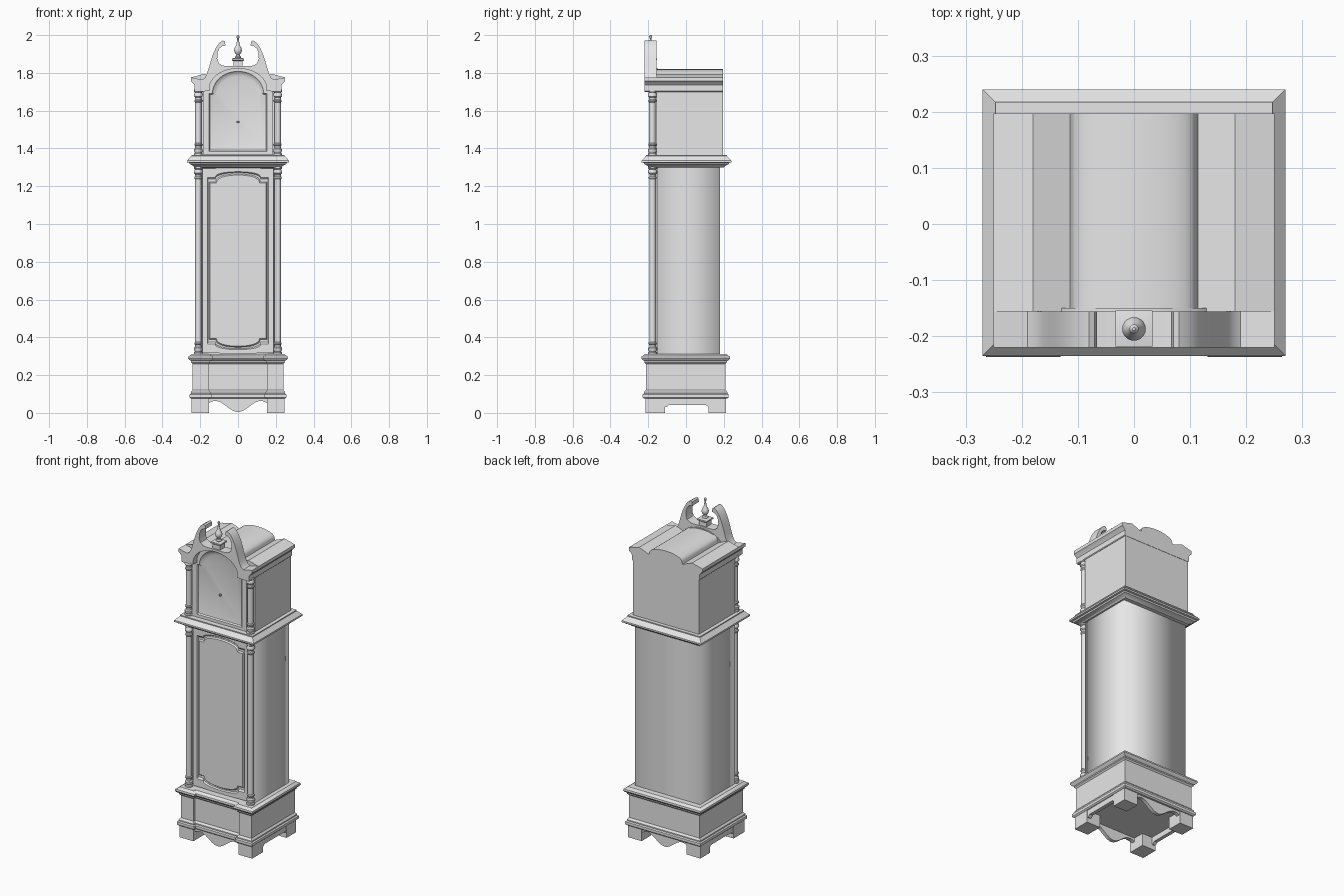
import bpy, bmesh, math
from mathutils import Vector

if "Cube" in bpy.data.objects:
    bpy.data.objects.remove(bpy.data.objects["Cube"], do_unlink=True)

GREY = (0.8, 0.8, 0.8, 1)
wood = bpy.data.materials.new("plain_grey")
wood.use_nodes = True
wood.diffuse_color = GREY
for node in wood.node_tree.nodes:
    if node.type == 'BSDF_PRINCIPLED':
        node.inputs["Base Color"].default_value = GREY


def finish(name, bm, angle=35):
    bmesh.ops.recalc_face_normals(bm, faces=bm.faces)
    me = bpy.data.meshes.new(name)
    bm.to_mesh(me)
    bm.free()
    me.materials.append(wood)
    for p in me.polygons:
        p.use_smooth = True
    me.set_sharp_from_angle(angle=math.radians(angle))
    ob = bpy.data.objects.new(name, me)
    bpy.context.collection.objects.link(ob)
    return ob


def loft(name, loops, caps=True, angle=35):
    """Skin a stack of closed loops that have equal point counts."""
    bm = bmesh.new()
    rings = [[bm.verts.new(p) for p in loop] for loop in loops]
    n = len(rings[0])
    for a, b in zip(rings, rings[1:]):
        for i in range(n):
            j = (i + 1) % n
            bm.faces.new((a[i], a[j], b[j], b[i]))
    if caps:
        bm.faces.new(rings[0])
        bm.faces.new(rings[-1])
    return finish(name, bm, angle)


def prism(name, pts, a, b, axis='y'):
    """Extrude an upright outline along x or y."""
    put = (lambda u, z, t: (u, t, z)) if axis == 'y' else (lambda u, z, t: (t, u, z))
    return loft(name, [[put(u, z, t) for u, z in pts] for t in (a, b)])


def offset(outline, d):
    """Grow a counter-clockwise outline with mitred corners."""
    pts, out = [Vector(p) for p in outline], []
    for i, p in enumerate(pts):
        e1 = (p - pts[i - 1]).normalized()
        e2 = (pts[(i + 1) % len(pts)] - p).normalized()
        n1, n2 = Vector((e1.y, -e1.x)), Vector((e2.y, -e2.x))
        out.append(p + (n1 + n2) * (d / (1 + n1.dot(n2))))
    return out


def moulding(name, outline, profile, **kw):
    """Sweep a profile of (offset, height) round an outline."""
    return loft(name, [[(p.x, p.y, z) for p in offset(outline, d)] for d, z in profile], **kw)


def rect(x, y0, y1):
    return [(-x, y0), (x, y0), (x, y1), (-x, y1)]


def turned(name, profile, x, y, sides=20):
    ring = [(math.cos(2 * math.pi * i / sides), math.sin(2 * math.pi * i / sides)) for i in range(sides)]
    return loft(name, [[(x + r * c, y + r * s, z) for c, s in ring] for r, z in profile])


def mirrored(right):
    return right + [(-x, z) for x, z in reversed(right)]


# Plinth with projecting front corners, and its two mouldings
PLINTH = [(-.24, -.213), (-.155, -.213), (-.155, -.197), (.155, -.197),
          (.155, -.213), (.24, -.213), (.24, .21), (-.24, .21)]
moulding("plinth", PLINTH, [(0, .1), (0, .28)])
moulding("plinth_bottom_moulding", PLINTH,
         [(.008, .075), (.016, .082), (.016, .098), (.009, .103), (.009, .11), (0, .122)])
moulding("plinth_top_moulding", PLINTH,
         [(0, .26), (.008, .268), (.008, .275), (.018, .281), (.024, .29),
          (.022, .3), (.012, .304), (.005, .312), (-.02, .312)])

# Bracket feet and shaped aprons
for sx, side in ((1, "left"), (-1, "right")):
    for y0, y1, end in ((-.215, -.11, "front"), (.12, .213, "back")):
        moulding(f"{end}_{side}_foot",
                 [(sx * .2 - .047, y0), (sx * .2 + .047, y0), (sx * .2 + .047, y1), (sx * .2 - .047, y1)],
                 [(0, 0), (0, .08)])
    prism(f"{side}_apron", [(-.2, .08), (.2, .08), (.2, .03), (.12, .03), (.105, .042),
                            (-.09, .042), (-.105, .03), (-.2, .03)], sx * .222, sx * .244, 'x')
scallop = []
for i in range(33):
    x = -.16 + .01 * i
    scallop.append((x, .034 - .029 * math.cos(2 * math.pi * x / .24)))
for end, a, b in (("front", -.2, -.178), ("back", .185, .207)):
    prism(end + "_apron", scallop + [(.16, .085), (-.16, .085)], a, b)

# Trunk walls, softly shaded round the back corners
loft("trunk", [[(x, y, z) for x, y in ((-.222, -.152), (.222, -.152), (.222, .02), (.222, .18),
                                       (0, .18), (-.222, .18), (-.222, .02))]
               for z in (.3, 1.31)], caps=False, angle=100)


# Trunk door with a raised shaped field
def field(w, z0, z1, a, rise, y):
    top = [(w, z1 - rise), (a, z1 - rise)]
    for i in range(1, 16):
        t = math.pi * i / 16
        top.append((a * math.cos(t), z1 - rise + rise * math.sin(t) ** .8))
    top += [(-a, z1 - rise), (-w, z1 - rise)]
    low = [(-x, z0 + z1 - z) for x, z in top]
    return [(x, y, z) for x, z in top + low]


loft("trunk_door", [field(.187, .315, 1.297, .12, .002, -.15),
                    field(.187, .315, 1.297, .12, .002, -.168),
                    field(.162, .335, 1.277, .12, .03, -.168),
                    field(.158, .34, 1.272, .12, .035, -.16),
                    field(.154, .347, 1.265, .118, .042, -.16),
                    field(.148, .353, 1.259, .114, .042, -.168)])


# Turned columns
def column(name, x, y, z0, z1):
    end = [(.023, 0), (.023, .012), (.018, .016), (.023, .026), (.023, .036),
           (.017, .042), (.017, .052), (.021, .057), (.021, .063), (.017, .068)]
    turned(name, [(r, z0 + z) for r, z in end] + [(r, z1 - z) for r, z in reversed(end)], x, y)


for sx, side in ((1, "left"), (-1, "right")):
    column(f"trunk_column_{side}", sx * .21, -.177, .308, 1.305)
    column(f"hood_column_{side}", sx * .21, -.178, 1.36, 1.712)

# Waist moulding between trunk and hood
moulding("waist_moulding", rect(.225, -.19, .195),
         [(-.03, 1.297), (.006, 1.3), (.012, 1.308), (.03, 1.316), (.034, 1.324),
          (.045, 1.326), (.045, 1.336), (.022, 1.36), (.022, 1.366), (-.03, 1.366)])

# Hood body and its valleyed roof with a central barrel
moulding("hood_body", rect(.225, -.155, .195), [(0, 1.35), (0, 1.72)])
CORNICE = [(.226, 1.70), (.23, 1.704), (.23, 1.735), (.24, 1.748), (.25, 1.756), (.25, 1.776)]
barrel = [(.11 * math.cos(math.pi * i / 16), 1.782 + .038 * math.sin(math.pi * i / 16)) for i in range(8)]
roof = CORNICE + [(.18, 1.794), (.114, 1.768)] + barrel
prism("hood_roof", mirrored(roof + [(.001, 1.82)]), -.156, .197)

# Hood door: arched frame round a sunken dial
def arched(w, z0, spring, a, rise, y):
    pts = [(-w, z0), (w, z0), (w, spring)]
    for i in range(25):
        t = math.pi * i / 24
        pts.append((a * math.cos(t), spring + .003 + rise * math.sin(t)))
    pts.append((-w, spring))
    return [(x, y, z) for x, z in pts]


loft("hood_door", [arched(.185, 1.367, 1.715, .152, .108, -.15),
                   arched(.185, 1.367, 1.715, .152, .108, -.182),
                   arched(.153, 1.385, 1.69, .135, .115, -.182),
                   arched(.147, 1.391, 1.685, .129, .113, -.174),
                   arched(.13, 1.408, 1.672, .114, .108, -.169)])
turned("dial_pin", [(.006, 1.534), (.007, 1.54), (.006, 1.546)], 0, -.173, 10)

# Swan-neck pediment cut round the door arch
arch = [(.152 * math.sin(math.pi * i / 32), 1.716 + .107 * math.cos(math.pi * i / 32)) for i in range(17)]
neck = [(.19, 1.764), (.176, 1.774), (.164, 1.798), (.152, 1.835), (.142, 1.87), (.13, 1.905),
        (.115, 1.937), (.098, 1.96), (.08, 1.972), (.07, 1.966), (.066, 1.945), (.085, 1.941),
        (.1, 1.928), (.109, 1.905), (.11, 1.875), (.102, 1.852), (.085, 1.84), (.065, 1.836)]
half = arch + [(.152, 1.704)] + CORNICE + neck + [(.0, 1.836)]
bm = bmesh.new()
for s in (1, -1):
    front = [bm.verts.new((s * x, -.22, z)) for x, z in half]
    back = [bm.verts.new((s * x, -.156, z)) for x, z in half]
    bm.faces.new(front)
    bm.faces.new(back)
    for i in range(len(half) - 1):
        bm.faces.new((front[i], front[i + 1], back[i + 1], back[i]))
bmesh.ops.remove_doubles(bm, verts=bm.verts, dist=.0001)
finish("pediment", bm)

# Finial on its stepped block
moulding("finial_block", rect(.025, -.21, -.162),
         [(0, 1.83), (0, 1.862), (.008, 1.868), (.008, 1.876), (-.008, 1.88)])
turned("finial", [(.016, 1.876), (.017, 1.884), (.01, 1.89), (.009, 1.897), (.018, 1.908), (.021, 1.92),
                  (.018, 1.932), (.011, 1.944), (.008, 1.955), (.005, 1.972), (.004, 1.982),
                  (.008, 1.988), (.008, 1.994), (.003, 2.0)], 0, -.187)
